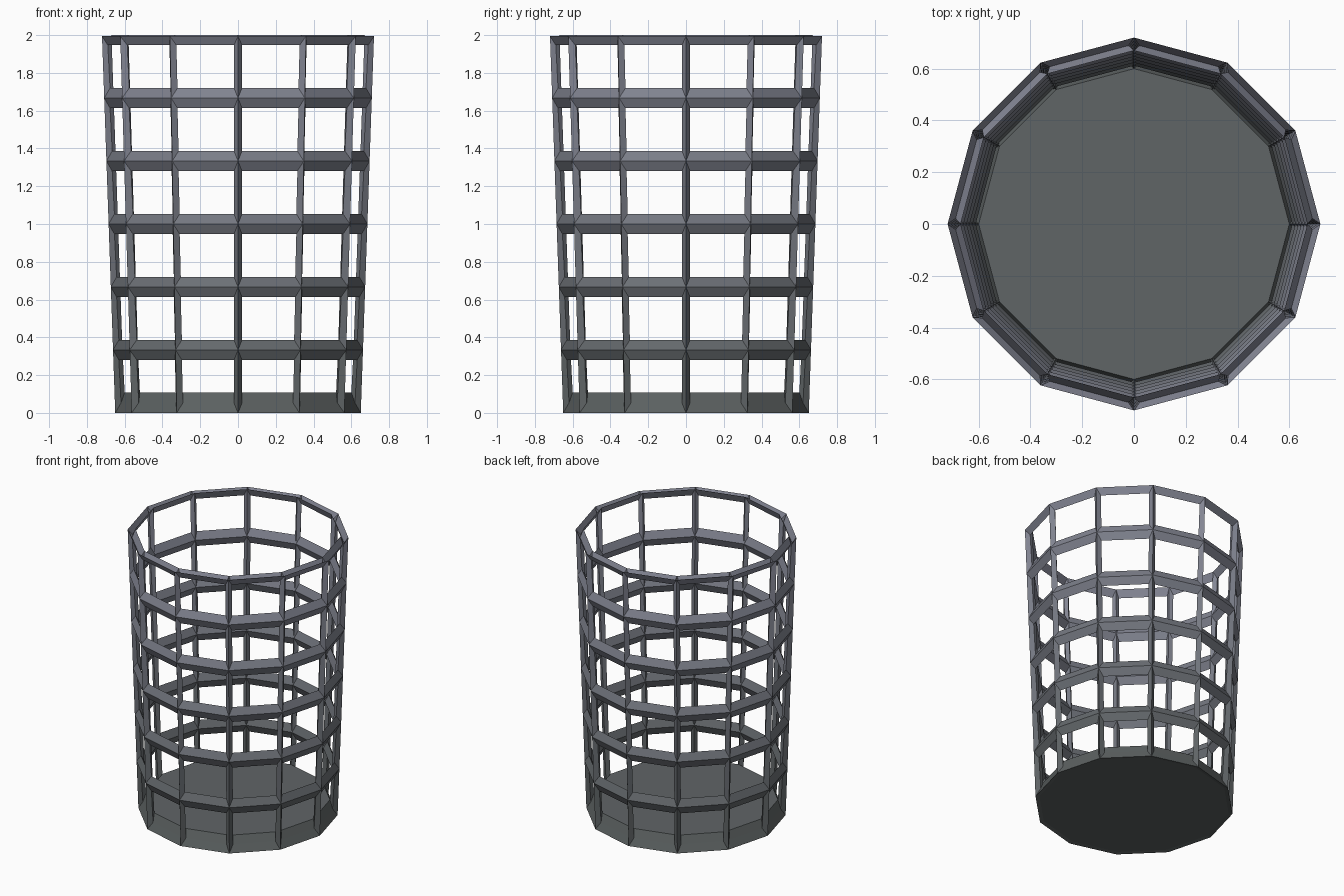
import bpy, bmesh
from math import cos, sin, pi
from mathutils import Vector

if "Cube" in bpy.data.objects:
    bpy.data.objects.remove(bpy.data.objects["Cube"])

N, ROWS, H = 12, 6, 2.0
R0, R1 = 0.65, 0.72      # outer radius at bottom and top
T, W, B = 0.05, 0.022, 0.053   # bar depth, post half width, ring half height
LOW, HIGH = Vector((0.105, 0.118, 0.118)), Vector((0.24, 0.25, 0.31))
SHADES = 2 * ROWS + 1    # one shade per ring and per row of posts

def pt(r, i, z):
    a = 2 * pi * i / N
    return Vector((r * cos(a), r * sin(a), z))

def add_object(name, bm):
    bmesh.ops.recalc_face_normals(bm, faces=bm.faces)
    # Dark grey that fades lighter and bluer towards the top
    for f in bm.faces:
        z = f.calc_center_median().z
        f.material_index = max(0, min(SHADES - 1, round(z / H * (SHADES - 1))))
    me = bpy.data.meshes.new(name)
    bm.to_mesh(me)
    bm.free()
    for s in range(SHADES):
        mat = bpy.data.materials.new("grey_shade_%02d" % s)
        mat.diffuse_color = (*LOW.lerp(HIGH, s / (SHADES - 1)), 1)
        mat.use_nodes = True
        mat.node_tree.nodes["Principled BSDF"].inputs["Base Color"].default_value = mat.diffuse_color
        me.materials.append(mat)
    ob = bpy.data.objects.new(name, me)
    bpy.context.collection.objects.link(ob)
    return ob

def radius(k):
    return R0 + (R1 - R0) * k / ROWS

def level(k):
    return H * k / ROWS

# Lattice basket: diamond-section bars around every open cell
bm = bmesh.new()
outer, inner = [], []
for k in range(ROWS + 1):
    zi = level(k) if k else 0.108
    zo = level(k) - (0.006 if k == ROWS else 0)
    outer.append([bm.verts.new(pt(radius(k), i, zo)) for i in range(N)])
    inner.append([bm.verts.new(pt(radius(k) - T, i, zi)) for i in range(N)])

for k in range(ROWS):
    for i in range(N):
        j = (i + 1) % N
        ids = [(k, i), (k, j), (k + 1, j), (k + 1, i)]
        hole = []
        for n, (kk, ii) in enumerate(ids):
            other = j if ii == i else i
            z = level(kk) + (B if n < 2 else -B)
            r = radius(kk) - T / 2
            p = pt(r, ii, z)
            d = (pt(r, other, z) - p).normalized()
            hole.append(bm.verts.new(p + d * W))
        for n in range(4):
            m = (n + 1) % 4
            for shell in (outer, inner):
                a, b = ids[n], ids[m]
                bm.faces.new((shell[a[0]][a[1]], shell[b[0]][b[1]], hole[m], hole[n]))

# Underside rim and the solid floor (the top ring stays an open channel)
under = [bm.verts.new(pt(R0 - T / 2, i, 0.005)) for i in range(N)]
for i in range(N):
    j = (i + 1) % N
    bm.faces.new((outer[0][i], outer[0][j], under[j], under[i]))
bm.faces.new(under)
bm.faces.new(inner[0])
add_object("lattice_basket", bm)
